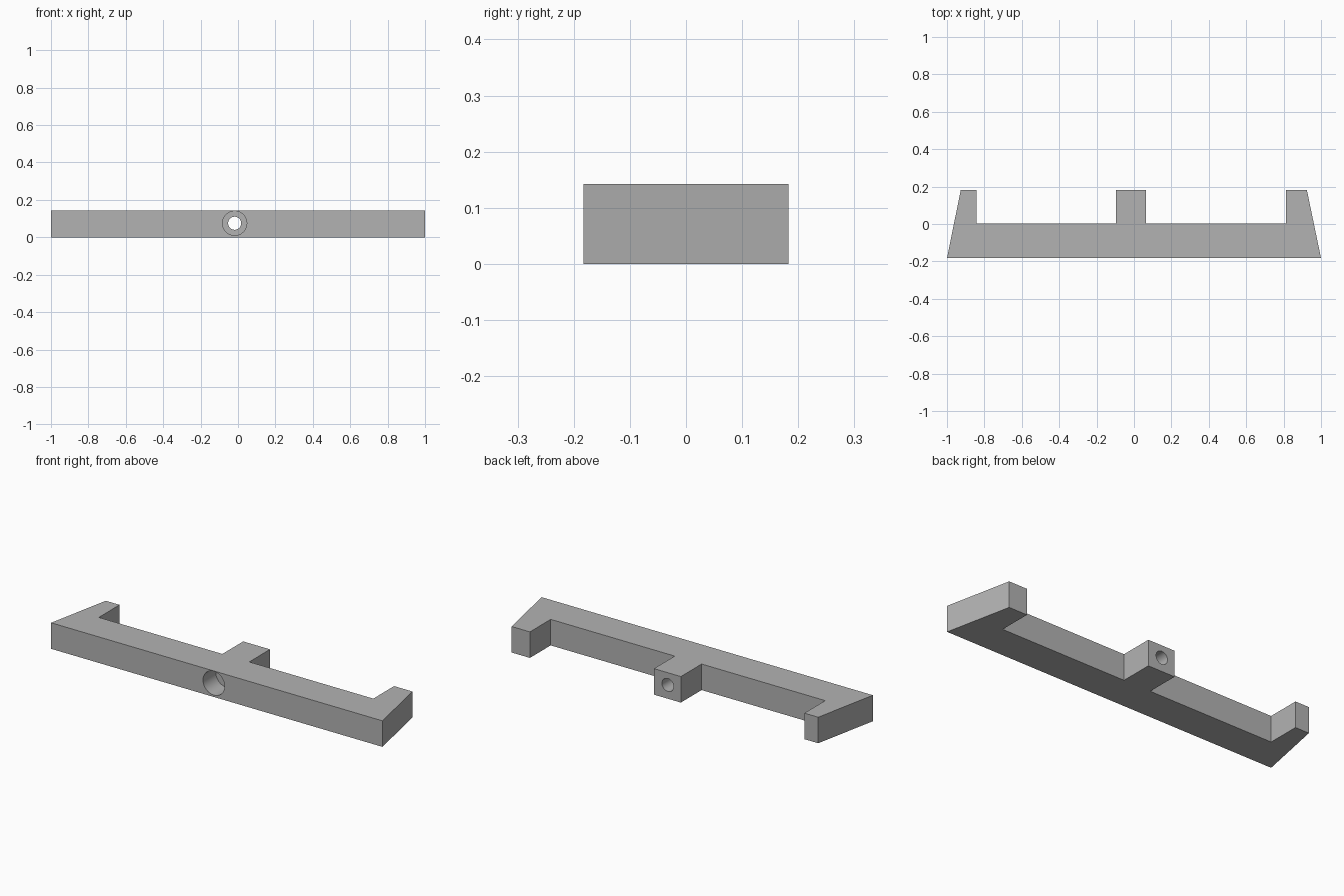
import bpy
import bmesh
import math
from mathutils import Matrix, Vector

cube = bpy.data.objects.get("Cube")
if cube:
    bpy.data.objects.remove(cube, do_unlink=True)

HEIGHT = 0.142
FRONT, STEP, BACK = -0.183, 0.004, 0.183
BORE_X, BORE_Z = -0.018, 0.075

grey = bpy.data.materials.new("plain grey")
grey.use_nodes = True
grey.diffuse_color = (0.45, 0.45, 0.45, 1)
grey.node_tree.nodes["Principled BSDF"].inputs["Base Color"].default_value = grey.diffuse_color


def make_object(name, bm):
    bmesh.ops.recalc_face_normals(bm, faces=bm.faces)
    mesh = bpy.data.meshes.new(name)
    bm.to_mesh(mesh)
    bm.free()
    mesh.materials.append(grey)
    obj = bpy.data.objects.new(name, mesh)
    bpy.context.collection.objects.link(obj)
    return obj


# Bar with two tapered end legs and a middle post, as one extruded outline
outline = [(-1, FRONT), (1, FRONT), (0.924, BACK), (0.814, BACK), (0.814, STEP),
           (0.065, STEP), (0.065, BACK), (-0.097, BACK), (-0.097, STEP),
           (-0.843, STEP), (-0.843, BACK), (-0.926, BACK)]
bm = bmesh.new()
base = bm.faces.new([bm.verts.new((x, y, 0)) for x, y in outline])
top = bmesh.ops.extrude_face_region(bm, geom=[base])["geom"]
bmesh.ops.translate(bm, vec=(0, 0, HEIGHT),
                    verts=[v for v in top if isinstance(v, bmesh.types.BMVert)])
bracket = make_object("bracket_bar", bm)

# Stepped cutter: wide counterbore at the front, narrow hole through the post
profile = [(0, -0.25), (0.065, -0.25), (0.065, FRONT + 0.11),
           (0.035, FRONT + 0.11), (0.035, 0.25), (0, 0.25)]
bm = bmesh.new()
points = [bm.verts.new((BORE_X + r, y, BORE_Z)) for r, y in profile]
edges = [bm.edges.new(pair) for pair in zip(points, points[1:])]
bmesh.ops.spin(bm, geom=points + edges, cent=(BORE_X, 0, BORE_Z), axis=(0, 1, 0),
               angle=math.tau, steps=48)
bmesh.ops.remove_doubles(bm, verts=bm.verts, dist=0.0001)
cutter = make_object("bore_cutter", bm)
cutter.hide_render = True

# Cut the bore, then drop the cutter
cut = bracket.modifiers.new("bore", "BOOLEAN")
cut.operation = "DIFFERENCE"
cut.solver = "EXACT"
cut.object = cutter
bpy.ops.object.select_all(action="DESELECT")
bpy.context.view_layer.objects.active = bracket
bracket.select_set(True)
bpy.ops.object.modifier_apply(modifier=cut.name)
bpy.data.objects.remove(cutter, do_unlink=True)
bpy.ops.object.shade_smooth_by_angle(angle=math.radians(30))
